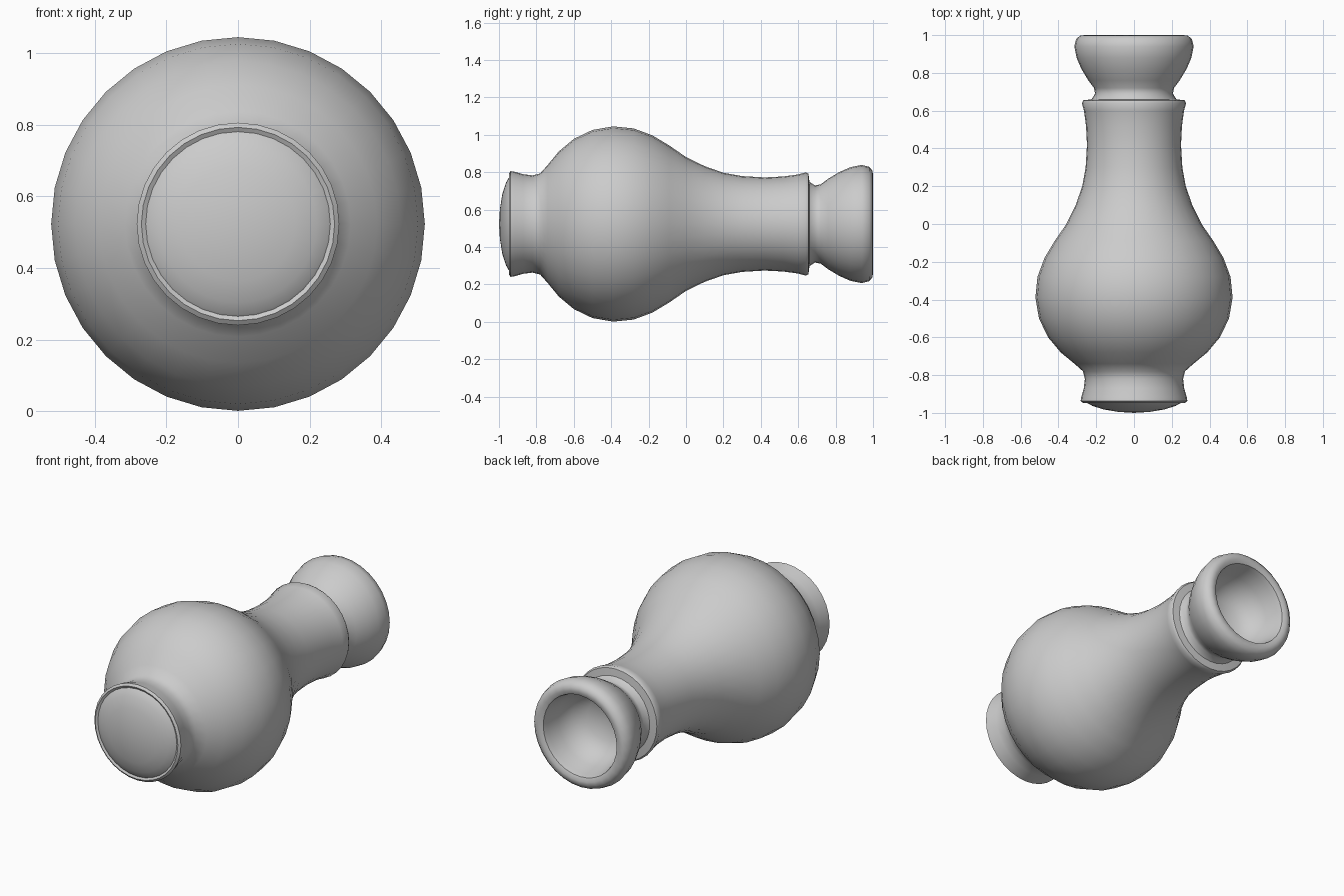
import bpy, bmesh, math
from mathutils import Vector

if "Cube" in bpy.data.objects:
    bpy.data.objects.remove(bpy.data.objects["Cube"])

AXIS_Z = 0.523   # height of the vase axis (it lies on its belly along y)
SIDES = 32

# Profile as (y, radius), from the foot to the bottom of the mouth cavity
foot = [(-1.0, 0), (-0.995, 0.08), (-0.982, 0.16), (-0.963, 0.22), (-0.945, 0.252),
        (-0.94, 0.258), (-0.947, 0.27), (-0.937, 0.283), (-0.915, 0.279),
        (-0.87, 0.266), (-0.82, 0.26), (-0.78, 0.27)]
belly = [(-0.74, 0.315), (-0.68, 0.388), (-0.60, 0.455), (-0.50, 0.503), (-0.39, 0.522),
         (-0.28, 0.511), (-0.18, 0.474), (-0.09, 0.420), (0, 0.358)]
neck = [(0.10, 0.309), (0.20, 0.274), (0.30, 0.256), (0.42, 0.249), (0.52, 0.254),
        (0.60, 0.265), (0.64, 0.276), (0.655, 0.268), (0.66, 0.225)]
mouth = [(0.69, 0.206), (0.72, 0.212), (0.76, 0.242), (0.82, 0.278), (0.88, 0.304),
         (0.94, 0.316), (0.98, 0.306), (0.997, 0.285), (1.0, 0.262), (0.99, 0.24),
         (0.96, 0.232), (0.88, 0.218), (0.80, 0.185), (0.75, 0.12), (0.735, 0)]


def lathe(name, profile):
    """Revolve a (y, radius) profile around the horizontal axis."""
    bm = bmesh.new()
    verts = [bm.verts.new((r, y, AXIS_Z)) for y, r in profile]
    edges = [bm.edges.new(pair) for pair in zip(verts, verts[1:])]
    bmesh.ops.spin(bm, geom=verts + edges, cent=Vector((0, 0, AXIS_Z)), axis=(0, 1, 0),
                   angle=math.tau, steps=SIDES, use_duplicate=False)
    bmesh.ops.remove_doubles(bm, verts=bm.verts[:], dist=0.0005)
    bmesh.ops.recalc_face_normals(bm, faces=bm.faces[:])
    mesh = bpy.data.meshes.new(name)
    bm.to_mesh(mesh)
    bm.free()
    obj = bpy.data.objects.new(name, mesh)
    bpy.context.collection.objects.link(obj)
    return obj


# Vase: foot, belly, neck and hollow mouth in one turned surface
vase = lathe("vase", foot + belly + neck + mouth)
bpy.context.view_layer.objects.active = vase
vase.select_set(True)
bpy.ops.object.shade_smooth_by_angle(angle=math.radians(50))
